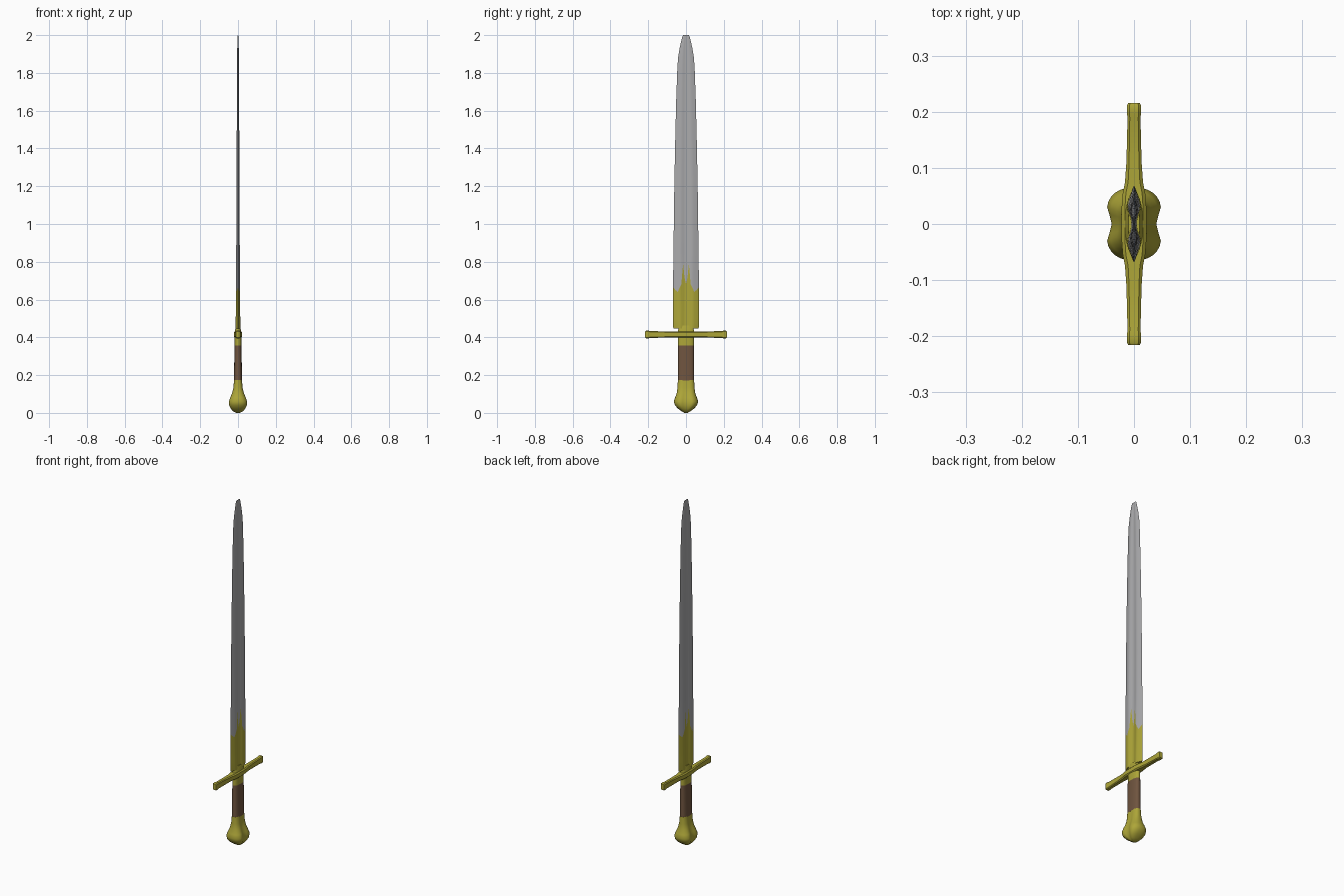
import bpy, bmesh, math

if "Cube" in bpy.data.objects:
    bpy.data.objects.remove(bpy.data.objects["Cube"])


def material(name, color):
    m = bpy.data.materials.new(name)
    m.diffuse_color = (*color, 1)
    m.use_nodes = True
    m.node_tree.nodes["Principled BSDF"].inputs["Base Color"].default_value = m.diffuse_color
    return m


GOLD = material("gold", (0.42, 0.38, 0.04))
LEATHER = material("leather", (0.16, 0.09, 0.05))
STEEL = material("steel", (0.4, 0.4, 0.41))


def loft(name, rings, mat, cap_start=True, cap_end=True, angle=35):
    """Skin a list of equal-length closed rings of points."""
    bm = bmesh.new()
    vs = [[bm.verts.new(p) for p in r] for r in rings]
    n = len(vs[0])
    for a, b in zip(vs, vs[1:]):
        for i in range(n):
            j = (i + 1) % n
            bm.faces.new((a[i], a[j], b[j], b[i]))
    if cap_start:
        bm.faces.new(vs[0][::-1])
    if cap_end:
        bm.faces.new(vs[-1])
    bmesh.ops.recalc_face_normals(bm, faces=bm.faces)
    me = bpy.data.meshes.new(name)
    bm.to_mesh(me)
    bm.free()
    ob = bpy.data.objects.new(name, me)
    bpy.context.collection.objects.link(ob)
    me.materials.append(mat)
    bpy.ops.object.select_all(action='DESELECT')
    ob.select_set(True)
    bpy.context.view_layer.objects.active = ob
    bpy.ops.object.shade_smooth_by_angle(angle=math.radians(angle))
    return ob


def handle_ring(z, sx, sy, notch=0.0, n=32):
    """Rounded section, optionally grooved down the middle of each face."""
    pts = []
    for i in range(n):
        a = 2 * math.pi * i / n
        c, s = math.cos(a), math.sin(a)
        p = 0.8
        x = sx * math.copysign(abs(c) ** p, c)
        y = sy * math.copysign(abs(s) ** p, s)
        groove = notch * math.exp(-(s / 0.28) ** 2)
        pts.append((x * (1 - groove), y, z))
    return pts


# Pommel: swelling with a groove on each broad face
pommel = [(0.0, .008, .008, 0), (0.008, .027, .022, .1), (0.022, .042, .042, .2),
          (0.04, .052, .058, .25), (0.06, .053, .065, .25), (0.08, .046, .058, .22),
          (0.105, .034, .049, .2), (0.135, .026, .045, .12), (0.175, .022, .043, .05)]
loft("pommel", [handle_ring(*r) for r in pommel], GOLD, angle=60)

# Grip and the collar above it
loft("grip", [handle_ring(.172, .022, .043), handle_ring(.26, .02, .042),
              handle_ring(.357, .018, .042)], LEATHER)
loft("grip_collar", [handle_ring(.355, .018, .042), handle_ring(.41, .018, .042)], GOLD)


# Crossguard: chamfered bar running along y, with flared ends
def guard_ring(y, hx, hz, zc=.415):
    k = .35 * min(hx, hz)
    q = [(hx, hz - k), (hx - k, hz), (k - hx, hz), (-hx, hz - k),
         (-hx, k - hz), (k - hx, -hz), (hx - k, -hz), (hx, k - hz)]
    return [(x, y, zc + z) for x, z in q]


half = [(0.0, .022, .017), (.03, .022, .017), (.055, .020, .016), (.075, .016, .016),
        (.11, .0135, .0165), (.19, .0115, .018), (.197, .0125, .020),
        (.211, .0125, .020), (.216, .010, .017)]
profile = [(-y, a, b) for y, a, b in half[:0:-1]] + half
loft("crossguard", [guard_ring(*r) for r in profile], GOLD)

# Blade section: (fraction of half width, fraction of half thickness), with fuller
cols = [(0, .4), (.12, .45), (.22, .6), (.36, .95), (.5, 1), (.64, .8), (.8, .45), (1, 0)]
jag = [.68, .72, .79, .68, .66, .64, .65, .665]   # ragged top of the gilding


def blade_ring(z, w, t, zs=None):
    zs = zs or [z] * len(cols)
    quarter = [(u * w, v * t, q) for (u, v), q in zip(cols, zs)]
    right = [(x, y, q) for y, x, q in quarter]
    front = [(x, -y, q) for x, y, q in right[:0:-1]] + right
    back = [(-x, y, q) for x, y, q in front[-2:0:-1]]
    return front + back


border = blade_ring(.66, .069, .0105, jag)
loft("gilded_blade_base", [blade_ring(.446, .066, .013), blade_ring(.456, .069, .013),
                           blade_ring(.5, .069, .012), border], GOLD, cap_end=False)
steel = [(.85, .066, .0095), (1.1, .0635, .008), (1.4, .058, .007), (1.65, .052, .006),
         (1.82, .046, .0055), (1.88, .042, .005), (1.93, .034, .004),
         (1.97, .025, .003), (1.99, .020, .002), (2.0, .015, .001)]
loft("blade", [border] + [blade_ring(*r) for r in steel], STEEL, cap_start=False)

# Gold socket joining blade and guard
loft("blade_socket", [handle_ring(.42, .018, .044), handle_ring(.435, .016, .043),
                      handle_ring(.462, .010, .036)], GOLD)
